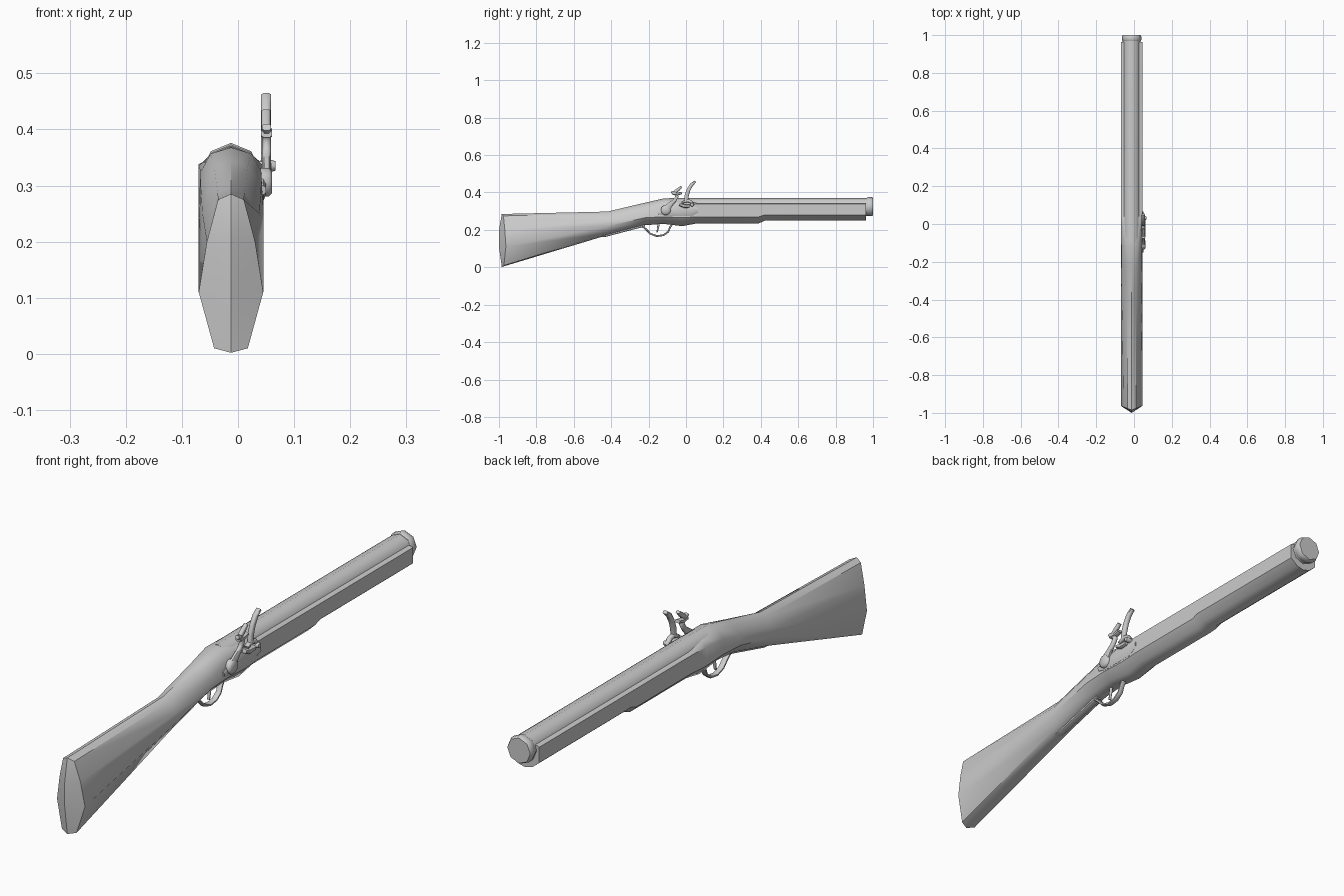
import bpy, bmesh, math
from mathutils import Vector

CX = -0.0125  # centre plane of stock and barrel


def finish(name, bm, angle=50):
    bmesh.ops.recalc_face_normals(bm, faces=bm.faces)
    me = bpy.data.meshes.new(name)
    bm.to_mesh(me)
    bm.free()
    ob = bpy.data.objects.new(name, me)
    bpy.context.collection.objects.link(ob)
    bpy.ops.object.select_all(action='DESELECT')
    ob.select_set(True)
    bpy.context.view_layer.objects.active = ob
    bpy.ops.object.shade_smooth_by_angle(angle=math.radians(angle))
    return ob


def bridge(bm, a, b):
    n = len(a)
    for i in range(n):
        bm.faces.new((a[i], a[(i + 1) % n], b[(i + 1) % n], b[i]))


def turned(name, rings, z, sides=8):
    """Stack of (y, radius) rings along y."""
    bm = bmesh.new()
    loops = [[bm.verts.new((CX + r * math.sin(k * math.tau / sides), y,
                            z + r * math.cos(k * math.tau / sides)))
              for k in range(sides)] for y, r in rings]
    for a, b in zip(loops, loops[1:]):
        bridge(bm, a, b)
    bm.faces.new(loops[0])
    bm.faces.new(loops[-1])
    return finish(name, bm)


def strap(name, pts, x, half_thick):
    """Ribbon along (y, z, half width) points, thickened in x."""
    bm = bmesh.new()
    loops = []
    for i, (y, z, w) in enumerate(pts):
        p, q = pts[max(i - 1, 0)], pts[min(i + 1, len(pts) - 1)]
        d = Vector((q[0] - p[0], q[1] - p[1])).normalized()
        ny, nz = -d.y * w, d.x * w
        h, e = half_thick, 0.55
        prof = ((-h, e), (-h * e, 1), (h * e, 1), (h, e),
                (h, -e), (h * e, -1), (-h * e, -1), (-h, -e))
        loops.append([bm.verts.new((x + dx, y + ny * s, z + nz * s)) for dx, s in prof])
    for a, b in zip(loops, loops[1:]):
        bridge(bm, a, b)
    bm.faces.new(loops[0])
    bm.faces.new(loops[-1])
    return finish(name, bm)


def disc(name, x0, x1, y, z, r, sides=10):
    """Short bevelled cylinder along x."""
    bm = bmesh.new()
    loops = [[bm.verts.new((x, y + rr * math.cos(k * math.tau / sides),
                            z + rr * math.sin(k * math.tau / sides)))
              for k in range(sides)]
             for x, rr in ((x0, r), (x0 + (x1 - x0) * 0.7, r), (x1, r * 0.75))]
    for a, b in zip(loops, loops[1:]):
        bridge(bm, a, b)
    bm.faces.new(loops[0])
    bm.faces.new(loops[-1])
    return finish(name, bm)


# Stock: y, bottom z, lower side z, upper side z, upper half width, top width, shoulder z, top z
sections = [
    (-0.975, 0.002, 0.11, 0.20, 0.043, 0.023, 0.275, 0.285),
    (-0.42, 0.172, 0.220, 0.25, 0.051, 0.024, 0.287, 0.298),
    (-0.22, 0.225, 0.265, 0.30, 0.054, 0.030, 0.334, 0.345),
    (-0.12, 0.232, 0.270, 0.325, 0.054, 0.036, 0.357, 0.368),
    (-0.02, 0.220, 0.265, 0.335, 0.0575, 0.040, 0.352, 0.366),
    (0.06, 0.235, 0.270, 0.338, 0.0575, 0.050, 0.342, 0.342),
    (0.39, 0.235, 0.270, 0.338, 0.0575, 0.050, 0.342, 0.342),
    (0.42, 0.249, 0.280, 0.338, 0.0575, 0.050, 0.342, 0.342),
    (0.963, 0.249, 0.280, 0.338, 0.0575, 0.050, 0.342, 0.342),
]
bm = bmesh.new()
rings = []
for y, zb, zl, zu, wu, wt, zs, zt in sections:
    half = [(wt, zs), (wu, zu), (0.0575, zl), (0.030, zb + 0.008)]
    ring = [(0, zt)] + half + [(0, zb)] + [(-x, z) for x, z in reversed(half)]
    rings.append([bm.verts.new((CX + x, y, z)) for x, z in ring])
for v in rings[0]:  # sides of the butt sit ahead of its centre ridge
    v.co.y = -0.985 + 0.022 * (abs(v.co.x - CX) / 0.0575)
for a, b in zip(rings, rings[1:]):
    bridge(bm, a, b)
bm.faces.new(rings[-1])
ridge = [bm.verts.new((CX, -1.0, z)) for z in (0.20, 0.11)]
r = rings[0]
for s in (1, -1):
    top, sh, up, lo, bs, bot = [r[(s * i) % 10] for i in range(6)]
    for f in ((top, sh, ridge[0]), (sh, up, ridge[0]), (up, lo, ridge[1], ridge[0]),
              (lo, bs, ridge[1]), (bs, bot, ridge[1])):
        bm.faces.new(f)
finish("stock", bm, 40)

# Barrel and muzzle band
turned("barrel", [(-0.10, 0.046), (0.0, 0.048), (0.972, 0.048)], 0.323)
turned("muzzle_band", [(0.968, 0.048), (0.974, 0.0515), (0.992, 0.0515), (1.0, 0.047)], 0.3245)

# Trigger guard, its long tang and the trigger
guard = [(-0.24, 0.224), (-0.215, 0.205), (-0.19, 0.179), (-0.155, 0.167), (-0.12, 0.172),
         (-0.095, 0.19), (-0.085, 0.215), (-0.07, 0.236)]
strap("trigger_guard", [(y, z, 0.005) for y, z in guard], CX, 0.010)
strap("guard_tang", [(-0.455, 0.166, 0.004), (-0.43, 0.170, 0.007), (-0.22, 0.224, 0.006)], CX, 0.012)
strap("trigger", [(-0.145, 0.24, 0.006), (-0.15, 0.21, 0.005), (-0.155, 0.185, 0.003)], CX, 0.005)

# Lock plate
strap("lock_plate", [(-0.15, 0.292, 0.008), (-0.11, 0.299, 0.026), (-0.03, 0.303, 0.030),
                     (0.03, 0.303, 0.030), (0.065, 0.305, 0.010)], 0.040, 0.010)

# Cock: pivot, S-shaped neck, jaws and flint
disc("cock_pivot", 0.040, 0.061, -0.108, 0.306, 0.027)
strap("cock_neck", [(-0.105, 0.312, 0.020), (-0.085, 0.335, 0.013), (-0.062, 0.356, 0.009),
                    (-0.048, 0.378, 0.009), (-0.058, 0.396, 0.010), (-0.078, 0.404, 0.006)],
      0.051, 0.008)
strap("cock_lower_jaw", [(-0.072, 0.393, 0.007), (-0.045, 0.392, 0.008), (-0.022, 0.398, 0.006)],
      0.051, 0.010)
strap("cock_upper_jaw", [(-0.060, 0.402, 0.008), (-0.042, 0.416, 0.009), (-0.024, 0.432, 0.005)],
      0.050, 0.008)

# Frizzen, priming pan and its spring
strap("frizzen", [(0.000, 0.352, 0.010), (0.004, 0.385, 0.011), (0.014, 0.415, 0.010),
                  (0.030, 0.442, 0.009), (0.051, 0.460, 0.006)], 0.050, 0.009)
strap("frizzen_foot", [(-0.022, 0.345, 0.006), (0.005, 0.357, 0.009), (0.025, 0.352, 0.008),
                       (0.038, 0.332, 0.009)], 0.050, 0.009)
strap("priming_pan", [(-0.035, 0.336, 0.007), (-0.01, 0.328, 0.011), (0.02, 0.328, 0.009)], 0.046, 0.014)
disc("frizzen_screw", 0.040, 0.067, 0.032, 0.335, 0.011, 8)
